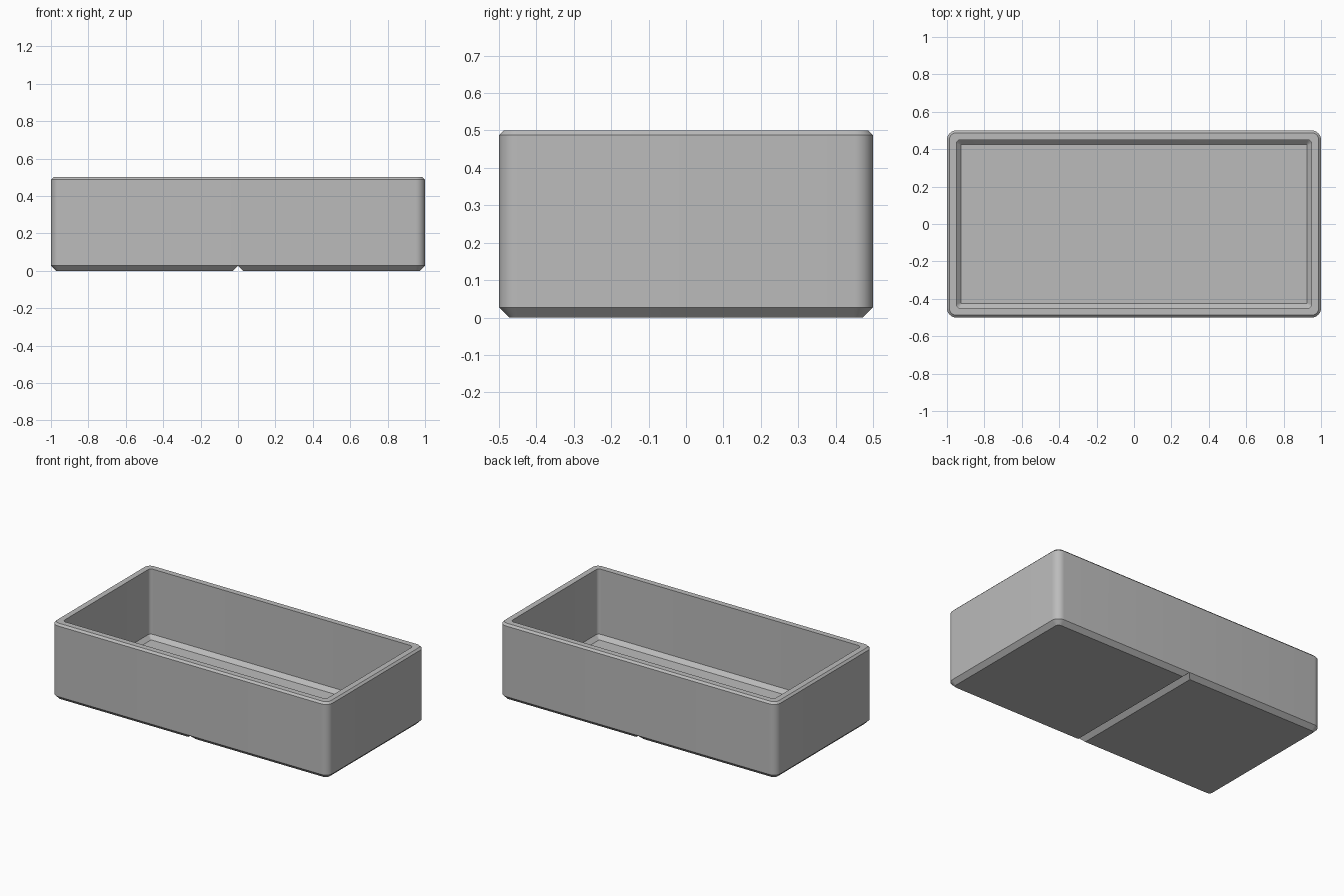
import bpy, bmesh, math

if "Cube" in bpy.data.objects:
    bpy.data.objects.remove(bpy.data.objects["Cube"])

SEG = 8          # segments per rounded corner
CHAMFER = 0.027  # bottom chamfer and groove size
RIM = 0.0125     # top edge chamfer


def rounded_ring(bm, hx, hy, r, z):
    """Loop of vertices around a rounded rectangle, counter-clockwise."""
    ring = []
    for i, (sx, sy) in enumerate([(1, 1), (-1, 1), (-1, -1), (1, -1)]):
        for k in range(SEG + 1):
            a = math.pi / 2 * (i + k / SEG)
            ring.append(bm.verts.new((sx * (hx - r) + r * math.cos(a),
                                      sy * (hy - r) + r * math.sin(a), z)))
    return ring


def finish(bm, name):
    bmesh.ops.recalc_face_normals(bm, faces=bm.faces)
    mesh = bpy.data.meshes.new(name)
    bm.to_mesh(mesh)
    bm.free()
    obj = bpy.data.objects.new(name, mesh)
    bpy.context.collection.objects.link(obj)
    return obj


# Tray: (inset from the outer wall, corner radius, height), outside then inside
profile = [
    (CHAMFER, 0.05 - CHAMFER, 0.0),
    (0.0, 0.05, CHAMFER),
    (0.0, 0.05, 0.5 - RIM),
    (RIM, 0.05 - RIM, 0.5),
    (0.05, 0.022, 0.5),
    (0.05, 0.022, 0.075),
    (0.075, 0.004, 0.05),
]
bm = bmesh.new()
rings = [rounded_ring(bm, 1 - d, 0.5 - d, r, z) for d, r, z in profile]
for a, b in zip(rings, rings[1:]):
    n = len(a)
    for i in range(n):
        j = (i + 1) % n
        bm.faces.new((a[i], a[j], b[j], b[i]))
bm.faces.new(rings[0][::-1])   # underside
bm.faces.new(rings[-1])        # inner floor
tray = finish(bm, "tray")

grey = bpy.data.materials.new("grey")
grey.diffuse_color = (0.5, 0.5, 0.5, 1)
grey.use_nodes = True
grey.node_tree.nodes["Principled BSDF"].inputs["Base Color"].default_value = grey.diffuse_color
tray.data.materials.append(grey)

# Triangular prism that cuts the groove across the underside
bm = bmesh.new()
ends = [[bm.verts.new((x, y, z)) for x, z in
         ((-2 * CHAMFER, -CHAMFER), (2 * CHAMFER, -CHAMFER), (0, CHAMFER))]
        for y in (-0.6, 0.6)]
bm.faces.new(ends[0])
bm.faces.new(ends[1])
for i in range(3):
    j = (i + 1) % 3
    bm.faces.new((ends[0][i], ends[0][j], ends[1][j], ends[1][i]))
cutter = finish(bm, "groove_cutter")
cutter.hide_render = True

# Apply the cut, then remove the helper
bpy.context.view_layer.objects.active = tray
tray.select_set(True)
cut = tray.modifiers.new("groove", 'BOOLEAN')
cut.operation = 'DIFFERENCE'
cut.solver = 'EXACT'
cut.object = cutter
bpy.ops.object.modifier_apply(modifier=cut.name)
bpy.data.objects.remove(cutter)

bpy.ops.object.shade_smooth_by_angle(angle=math.radians(30))
